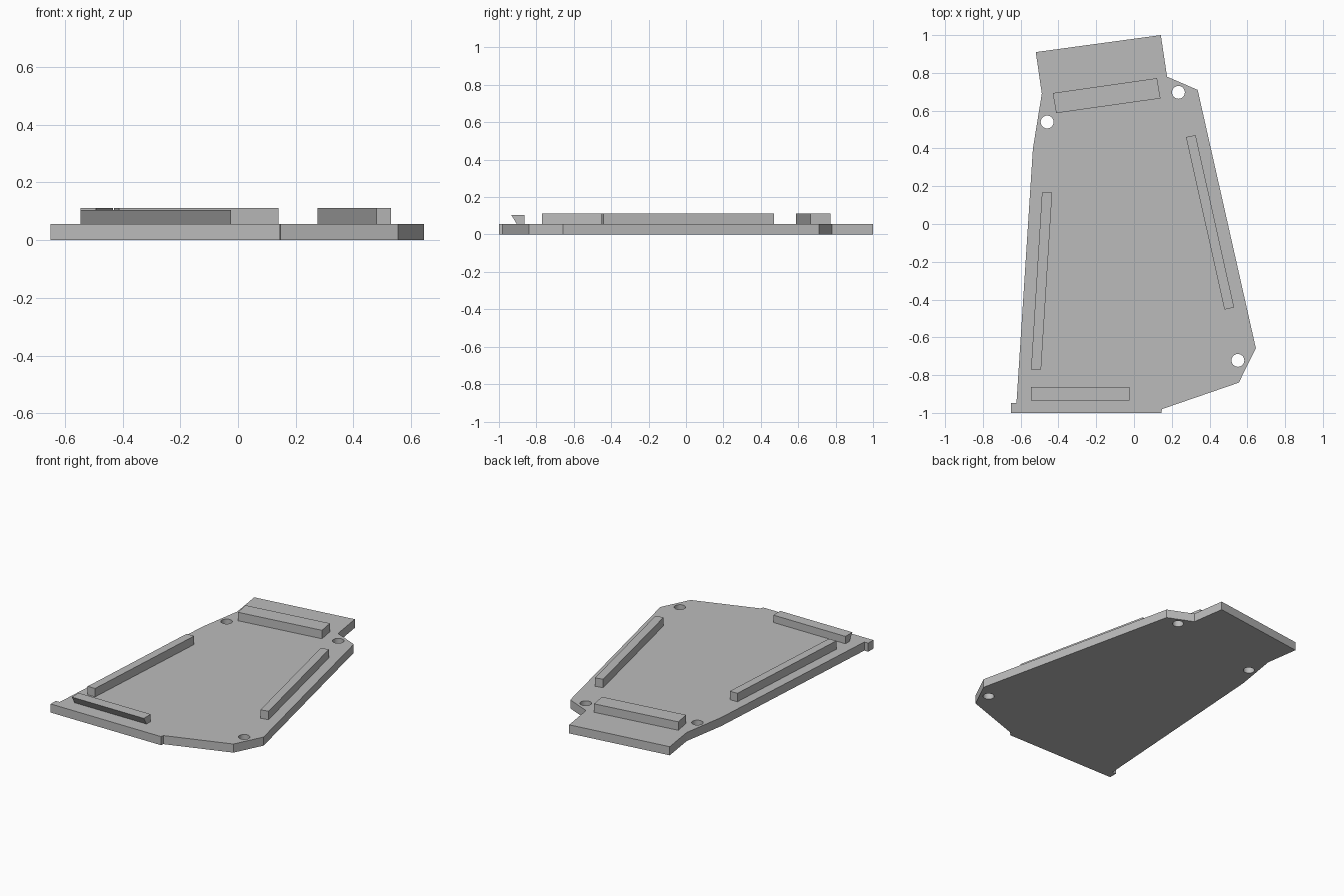
import bpy
import bmesh
from mathutils import Vector

if "Cube" in bpy.data.objects:
    bpy.data.objects.remove(bpy.data.objects["Cube"], do_unlink=True)

grey = bpy.data.materials.new("plain grey")
grey.use_nodes = True
colour = (0.5, 0.5, 0.5, 1)
grey.diffuse_color = colour
grey.node_tree.nodes["Principled BSDF"].inputs["Base Color"].default_value = colour

PLATE_TOP = 0.056
BAR_TOP = 0.111


def prism(name, points, direction):
    """Sweep a flat 3D polygon along a direction into a closed solid."""
    bm = bmesh.new()
    face = bm.faces.new([bm.verts.new(p) for p in points])
    swept = bmesh.ops.extrude_face_region(bm, geom=[face], use_keep_orig=True)
    verts = [v for v in swept["geom"] if isinstance(v, bmesh.types.BMVert)]
    bmesh.ops.translate(bm, verts=verts, vec=Vector(direction))
    bmesh.ops.recalc_face_normals(bm, faces=bm.faces)
    mesh = bpy.data.meshes.new(name)
    bm.to_mesh(mesh)
    bm.free()
    mesh.materials.append(grey)
    obj = bpy.data.objects.new(name, mesh)
    bpy.context.collection.objects.link(obj)
    return obj


def upright(name, outline, low, high):
    return prism(name, [(x, y, low) for x, y in outline], (0, 0, high - low))


# Base plate outline
outline = [(-0.65, -1), (0.145, -1), (0.148, -0.98), (0.555, -0.84),
           (0.645, -0.657), (0.337, 0.71), (0.175, 0.78), (0.142, 1),
           (-0.52, 0.91), (-0.488, 0.69), (-0.535, 0.4), (-0.622, -0.947),
           (-0.65, -0.947)]
plate = upright("base_plate", outline, 0, PLATE_TOP)

# Screw holes drilled through the plate
for x, y in [(-0.46, 0.54), (0.235, 0.697), (0.55, -0.722)]:
    bpy.ops.mesh.primitive_cylinder_add(vertices=32, radius=0.034, depth=0.3,
                                        location=(x, y, 0))
    cutter = bpy.context.object
    cutter.name = "hole_cutter"
    cutter.hide_render = True
    cutter.data.materials.append(grey)
    bpy.context.view_layer.objects.active = plate
    cut = plate.modifiers.new("screw_hole", "BOOLEAN")
    cut.operation = "DIFFERENCE"
    cut.solver = "EXACT"
    cut.object = cutter
    bpy.ops.object.modifier_apply(modifier=cut.name)
    bpy.data.objects.remove(cutter, do_unlink=True)

# Raised locating bars
bars = {
    "rear_bar": [(-0.43, 0.693), (-0.412, 0.587), (0.14, 0.665), (0.122, 0.772)],
    "left_bar": [(0.275, 0.46), (0.479, -0.453), (0.53, -0.442), (0.326, 0.471)],
    "right_bar": [(-0.487, 0.167), (-0.545, -0.769), (-0.492, -0.769), (-0.433, 0.167)],
}
for name, corners in bars.items():
    upright(name, corners, PLATE_TOP, BAR_TOP)

# Front clip bar with an undercut front face
section = [(-0.905, PLATE_TOP), (-0.863, PLATE_TOP), (-0.863, 0.104),
           (-0.934, 0.104)]
prism("front_clip", [(-0.545, y, z) for y, z in section], (0.52, 0, 0))

# Smooth hole walls, sharp plate edges
bpy.ops.object.select_all(action="DESELECT")
plate.select_set(True)
bpy.context.view_layer.objects.active = plate
bpy.ops.object.shade_smooth_by_angle(angle=0.25)
